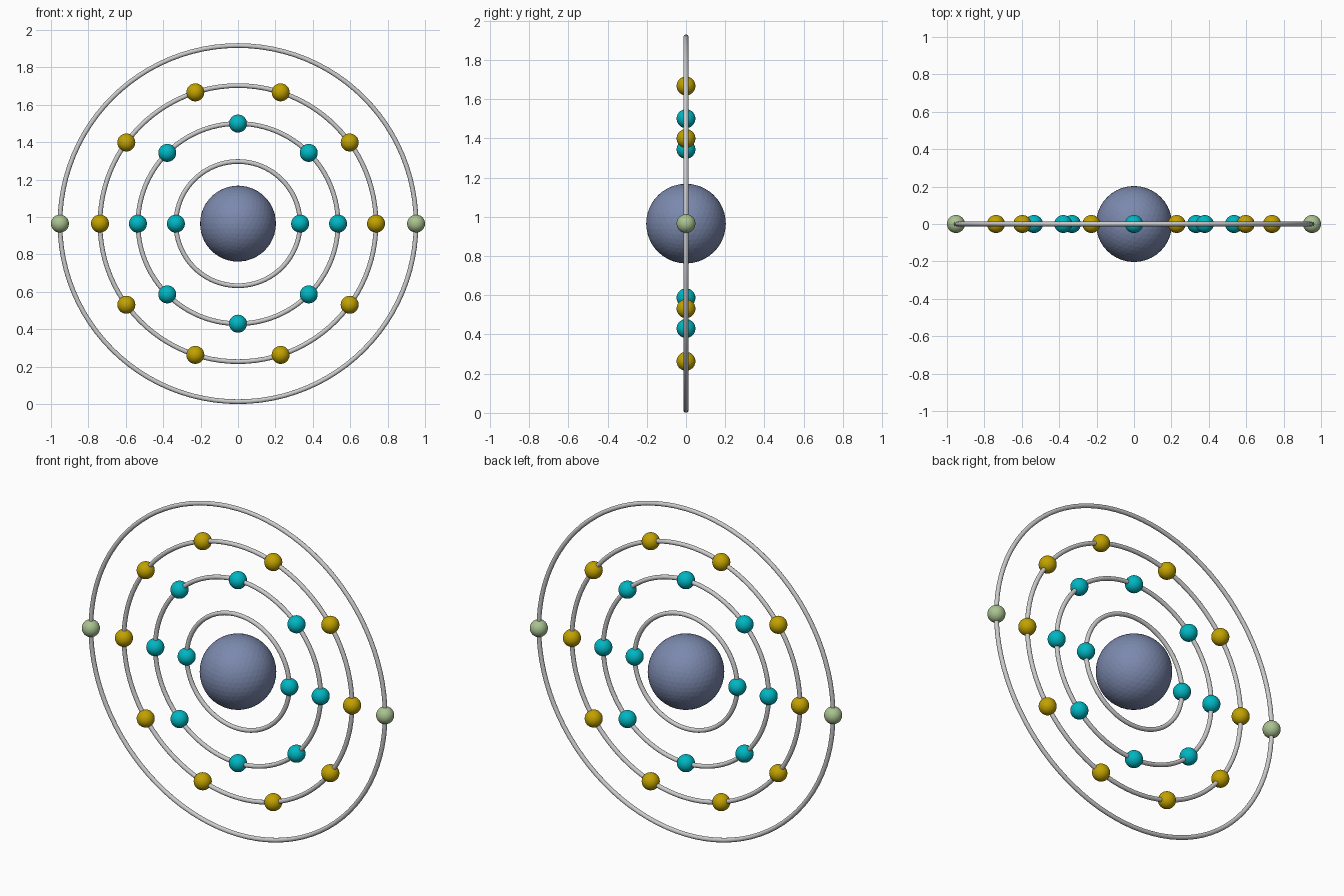
import bpy, math

if "Cube" in bpy.data.objects:
    bpy.data.objects.remove(bpy.data.objects["Cube"])

CZ = 0.965      # height of the nucleus centre
TUBE = 0.0125   # orbit wire radius
ELECTRON = 0.048


def material(name, rgb):
    m = bpy.data.materials.new(name)
    m.diffuse_color = (*rgb, 1)
    m.use_nodes = True
    m.node_tree.nodes["Principled BSDF"].inputs["Base Color"].default_value = m.diffuse_color
    return m


def ball(name, x, z, radius, subdivisions, mat, smooth):
    bpy.ops.mesh.primitive_ico_sphere_add(subdivisions=subdivisions, radius=radius, location=(x, 0, z))
    ob = bpy.context.object
    ob.name = name
    ob.data.materials.append(mat)
    if smooth:
        bpy.ops.object.shade_smooth()


blue = material("slate_blue", (0.20, 0.25, 0.42))
cyan = material("cyan", (0.0, 0.47, 0.54))
gold = material("gold", (0.54, 0.36, 0.0))
green = material("pale_green", (0.40, 0.54, 0.28))

# Nucleus
ball("nucleus", 0, CZ, 0.203, 4, blue, False)

# Orbits: radius, electron count, electron colour
shells = [(0.332, 2, cyan), (0.535, 8, cyan), (0.738, 10, gold), (0.952, 2, green)]
for i, (radius, count, mat) in enumerate(shells, 1):
    bpy.ops.mesh.primitive_torus_add(
        major_radius=radius, minor_radius=TUBE, major_segments=96, minor_segments=16,
        location=(0, 0, CZ), rotation=(math.pi / 2, 0, 0))
    bpy.context.object.name = f"orbit_ring_{i}"
    bpy.ops.object.shade_smooth()
    # Electrons evenly spaced on the ring
    for k in range(count):
        a = 2 * math.pi * k / count
        ball(f"electron_{i}_{k + 1}", radius * math.cos(a), CZ + radius * math.sin(a),
             ELECTRON, 4, mat, True)
